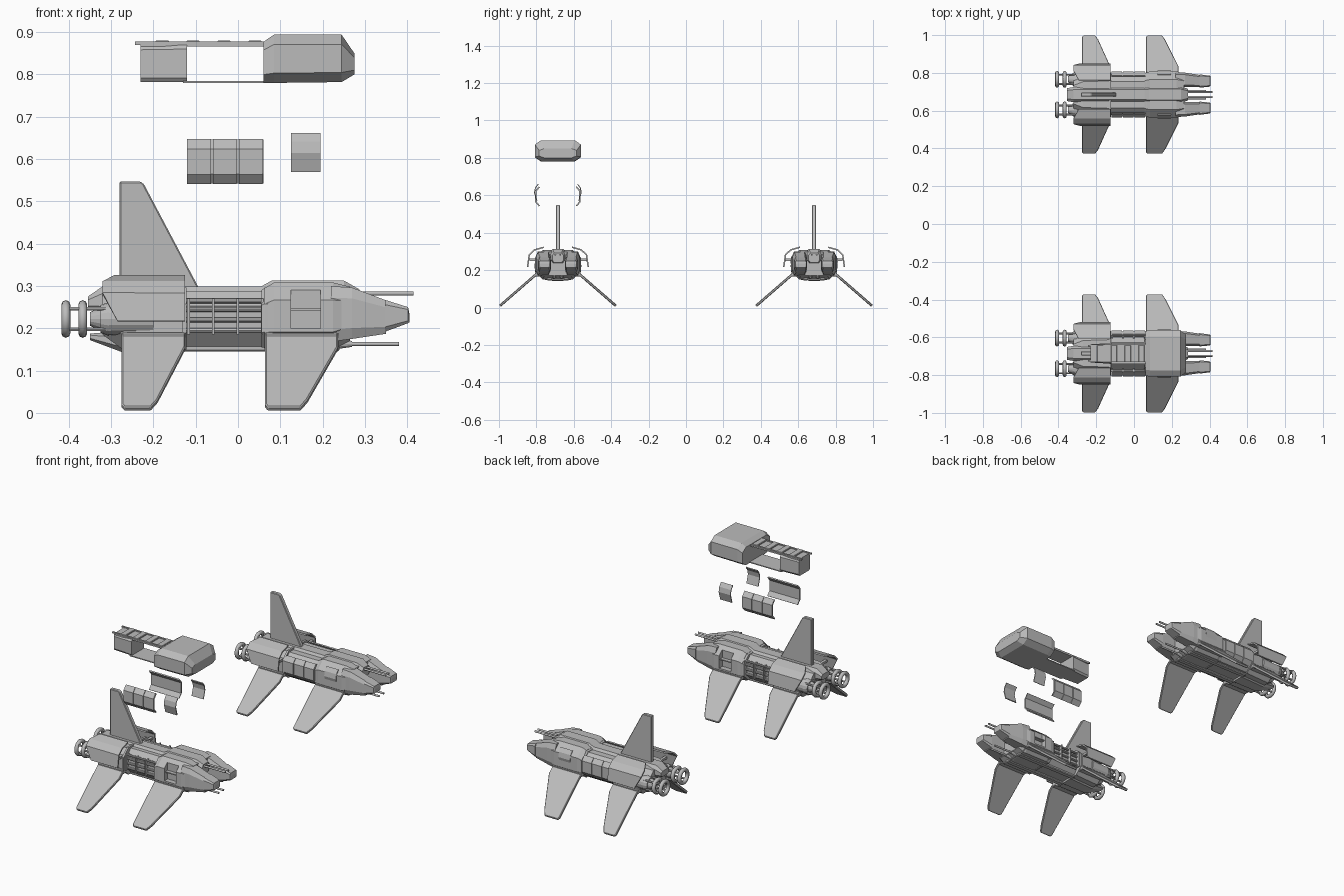
import bpy, bmesh, math
from mathutils import Matrix, Vector

cube = bpy.data.objects.get("Cube")
if cube:
    bpy.data.objects.remove(cube, do_unlink=True)

GREY = (0.5, 0.5, 0.5, 1)
mat = bpy.data.materials.new("hull_grey")
mat.use_nodes = True
mat.diffuse_color = GREY
mat.node_tree.nodes["Principled BSDF"].inputs["Base Color"].default_value = GREY


def finish(name, bm, smooth=False):
    bmesh.ops.recalc_face_normals(bm, faces=bm.faces)
    me = bpy.data.meshes.new(name)
    bm.to_mesh(me)
    bm.free()
    me.materials.append(mat)
    for p in me.polygons:
        p.use_smooth = smooth
    ob = bpy.data.objects.new(name, me)
    bpy.context.collection.objects.link(ob)
    return ob


def bevel(ob, width):
    m = ob.modifiers.new("edge", 'BEVEL')
    m.width, m.segments = width, 1
    return ob


def box(name, x0, x1, y0, y1, z0, z1, edge=0):
    bm = bmesh.new()
    bmesh.ops.create_cube(bm, size=1)
    for v in bm.verts:
        v.co = Vector(((x0 + x1) / 2 + v.co.x * (x1 - x0), (y0 + y1) / 2 + v.co.y * (y1 - y0),
                       (z0 + z1) / 2 + v.co.z * (z1 - z0)))
    ob = finish(name, bm)
    return bevel(ob, edge) if edge else ob


def loft(name, cy, sections, cut=0.35):
    """Chamfered box sections (x, centre offset, half width, low, high) joined along x."""
    bm, rings = bmesh.new(), []
    for x, c, w, lo, hi in sections:
        k, h = w * cut, (hi - lo) * cut * 0.75
        pts = [(w - k, lo), (w, lo + h), (w, hi - h), (w - k, hi)]
        pts += [(-a, b) for a, b in reversed(pts)]
        rings.append([bm.verts.new((x, cy + c + a, b)) for a, b in pts])
    for r, s in zip(rings, rings[1:]):
        for i in range(8):
            bm.faces.new((r[i], r[(i + 1) % 8], s[(i + 1) % 8], s[i]))
    bm.faces.new(rings[0])
    bm.faces.new(rings[-1])
    return finish(name, bm)


def prism(name, outline, thick, matrix, edge=0.003):
    bm = bmesh.new()
    f = bm.faces.new([bm.verts.new((a, b, -thick / 2)) for a, b in outline])
    ext = bmesh.ops.extrude_face_region(bm, geom=[f])["geom"]
    bmesh.ops.translate(bm, vec=(0, 0, thick), verts=[g for g in ext if isinstance(g, bmesh.types.BMVert)])
    bm.transform(matrix)
    return bevel(finish(name, bm), edge)


def strip(name, cy, side, profile, x1, starts, thick):
    """Bent sheet: profile (offset, z) swept along x, then thickened."""
    bm = bmesh.new()
    rows = [(bm.verts.new((x0, cy + side * a, z)), bm.verts.new((x1, cy + side * a, z)))
            for (a, z), x0 in zip(profile, starts)]
    for r, s in zip(rows, rows[1:]):
        bm.faces.new((r[0], r[1], s[1], s[0]))
    ob = finish(name, bm)
    m = ob.modifiers.new("sheet", 'SOLIDIFY')
    m.thickness, m.offset = thick, 0
    return ob


def rod(name, x0, x1, y, z, r0, r1=None, sides=12):
    bm = bmesh.new()
    bmesh.ops.create_cone(bm, cap_ends=True, segments=sides, radius1=r0,
                          radius2=r0 if r1 is None else r1, depth=x1 - x0)
    bm.transform(Matrix.Translation(((x0 + x1) / 2, y, z)) @ Matrix.Rotation(math.pi / 2, 4, 'Y'))
    return finish(name, bm)


def ring(name, x, y, z, major, minor):
    bm, n, m = bmesh.new(), 24, 8
    grid = []
    for i in range(n):
        a = math.tau * i / n
        row = []
        for j in range(m):
            b = math.tau * j / m
            r = major + minor * math.cos(b)
            row.append(bm.verts.new((x + minor * math.sin(b), y + r * math.cos(a), z + r * math.sin(a))))
        grid.append(row)
    for i in range(n):
        for j in range(m):
            p, q, k = grid[i], grid[(i + 1) % n], (j + 1) % m
            bm.faces.new((p[j], q[j], q[k], p[k]))
    return finish(name, bm, True)


def side_panels(cy, side, long_z, small_z):
    # three long hull plates and one split small plate
    for i in range(3):
        x = -0.12 + i * 0.061
        strip("side_panel", cy, side, [(0.1, long_z), (0.119, long_z + 0.022), (0.119, long_z + 0.08),
              (0.1, long_z + 0.102)], x + 0.056, [x] * 4, 0.006)
    strip("side_panel_backing", cy, side, [(0.097, long_z), (0.115, long_z + 0.022), (0.115, long_z + 0.08),
          (0.097, long_z + 0.102)], 0.06, [-0.12] * 4, 0.004)
    strip("access_panel", cy, side, [(0.112, small_z), (0.125, small_z + 0.045), (0.12, small_z + 0.07),
          (0.105, small_z + 0.09)], 0.195, [0.125] * 4, 0.005)


def ship(cy, is_open):
    # fuselage
    loft("rear_hull", cy, [(-0.32, 0, 0.075, 0.185, 0.28), (-0.27, 0, 0.105, 0.148, 0.29),
                           (-0.125, 0, 0.112, 0.15, 0.29)])
    mid = 0.088 if is_open else 0.108
    loft("middle_hull", cy, [(-0.13, 0, mid, 0.155, 0.287), (0.06, 0, mid, 0.155, 0.287)])
    front = loft("front_hull", cy, [(0.055, 0, 0.112, 0.155, 0.29), (0.085, 0, 0.123, 0.15, 0.308),
                 (0.225, 0, 0.123, 0.15, 0.308), (0.265, 0, 0.112, 0.17, 0.298)])
    loft("spine", cy, [(-0.355, 0, 0.034, 0.245, 0.275), (-0.32, 0, 0.04, 0.235, 0.299),
                       (0.055, 0, 0.04, 0.235, 0.299), (0.08, 0, 0.044, 0.235, 0.313),
                       (0.25, 0, 0.044, 0.235, 0.313), (0.287, 0, 0.03, 0.24, 0.292)])
    loft("tail_keel", cy, [(-0.35, 0, 0.022, 0.172, 0.188), (-0.27, 0, 0.045, 0.142, 0.19),
                           (-0.12, 0, 0.05, 0.145, 0.19)])
    for y in (-0.045, 0.045):
        box("belly_rail", -0.13, 0.24, cy + y - 0.014, cy + y + 0.014, 0.145, 0.18, 0.004)
    for x in (-0.127, 0.068, 0.232):
        loft("hull_band", cy, [(x - 0.005, 0, 0.118, 0.15, 0.296), (x + 0.005, 0, 0.118, 0.15, 0.296)])
    # tail fin
    prism("tail_fin", [(-0.28, 0.28), (-0.095, 0.28), (-0.095, 0.3), (-0.222, 0.54), (-0.23, 0.547), (-0.28, 0.547)],
          0.022, Matrix.Translation((0, cy, 0)) @ Matrix.Rotation(math.pi / 2, 4, 'X'))

    for side in (-1, 1):
        # forked nose
        loft("nose_prong", cy, [(0.22, side * 0.076, 0.043, 0.168, 0.3), (0.27, side * 0.078, 0.038, 0.175, 0.296),
                                (0.35, side * 0.072, 0.032, 0.187, 0.266)], 0.28)
        loft("nose_tip", cy, [(0.348, side * 0.072, 0.035, 0.192, 0.267), (0.402, side * 0.071, 0.029, 0.212, 0.25),
                              (0.405, side * 0.071, 0.024, 0.214, 0.235)], 0.2)
        # guns
        rod("upper_gun", 0.25, 0.415, cy + side * 0.013, 0.282, 0.005)
        rod("lower_gun", 0.22, 0.38, cy + side * 0.02, 0.163, 0.005)
        rod("gun_housing", 0.22, 0.27, cy + side * 0.02, 0.163, 0.014, 0.007)
        # wings
        down = Vector((0, side * 0.205, -0.178))
        normal = Vector((1, 0, 0)).cross(down).normalized()
        place = Matrix.Translation((0, cy + side * 0.105, 0.187)) @ Matrix(
            ((1, 0, 0, 0), (0, down.y, normal.y, 0), (0, down.z, normal.z, 0), (0, 0, 0, 1)))
        for name, x, root, tip in (("rear_wing", -0.275, 0.15, 0.085), ("front_wing", 0.064, 0.172, 0.1)):
            prism(name, [(x, 0), (x + root, 0), (x + root, 0.2), (x + tip, 0.9), (x + tip - 0.016, 1),
                         (x + 0.006, 1), (x, 0.96)], 0.014, place)
            box("wing_root", x, x + root, cy + side * 0.09, cy + side * 0.122, 0.165, 0.19, 0.003)
        # engine shroud
        strip("engine_shroud", cy, side, [(0.076, 0.322), (0.125, 0.308), (0.153, 0.282), (0.162, 0.217)],
              -0.125, [-0.292, -0.32, -0.32, -0.285], 0.008)
        for x in (-0.26, -0.15):
            box("shroud_bracket", x, x + 0.015, cy + side * 0.09, cy + side * 0.153, 0.25, 0.262)
        # engine
        ey, ez = cy + side * 0.081, 0.222
        rod("engine_body", -0.31, -0.2, ey, ez, 0.038, sides=16)
        rod("engine_collar", -0.325, -0.305, ey, ez, 0.033, 0.04, 16)
        rod("engine_cone", -0.35, -0.32, ey, ez, 0.016, 0.03, 16)
        for x in (-0.407, -0.367):
            ring("engine_ring", x, ey, ez, 0.034, 0.0105)
        for i in range(4):
            a = math.pi / 4 + i * math.pi / 2
            rod("engine_strut", -0.405, -0.3, ey + 0.034 * math.cos(a), ez + 0.034 * math.sin(a), 0.005, sides=6)
        # side covers, or the bare frame beneath them
        if not is_open:
            side_panels(cy, side, 0.178, 0.2)
            continue
        for i in range(4):
            x = -0.12 + i * 0.058
            box("hull_rib", x, x + 0.006, cy + side * 0.08, cy + side * 0.108, 0.185, 0.27)
        for z in (0.195, 0.22, 0.245, 0.265):
            rod("service_pipe", -0.125, 0.06, cy + side * 0.092, z, 0.006, sides=8)
        cutter = box("bay_cutter", 0.125, 0.195, cy + side * 0.095, cy + side * 0.15, 0.2, 0.29)
        cutter.hide_render = True
        cutter.hide_viewport = True
        m = front.modifiers.new("bay", 'BOOLEAN')
        m.operation, m.object = 'DIFFERENCE', cutter
        box("bay_shelf", 0.125, 0.195, cy + side * 0.09, cy + side * 0.115, 0.242, 0.247)


NEAR, FAR = -0.685, 0.685
ship(FAR, False)
ship(NEAR, True)

# lifted covers above the opened ship
for s in (-1, 1):
    side_panels(NEAR, s, 0.543, 0.57)

# lifted upper body: front block, rear block, deck and floor
loft("lifted_front_block", NEAR, [(0.06, 0, 0.118, 0.78, 0.877), (0.085, 0, 0.123, 0.78, 0.894),
     (0.245, 0, 0.123, 0.782, 0.894), (0.275, 0, 0.1, 0.8, 0.85)], 0.27)
loft("lifted_rear_block", NEAR, [(-0.23, 0, 0.048, 0.782, 0.868), (-0.12, 0, 0.055, 0.782, 0.87)], 0.15)
box("lifted_deck", -0.23, 0.065, NEAR - 0.046, NEAR + 0.046, 0.866, 0.873)
box("lifted_floor", -0.13, 0.065, NEAR - 0.055, NEAR + 0.055, 0.78, 0.785)
for y in (-0.04, 0.04):
    box("deck_rail", -0.243, 0.06, NEAR + y - 0.004, NEAR + y + 0.004, 0.87, 0.878)
for i in range(4):
    x = -0.195 + i * 0.073
    box("deck_crossbar", x, x + 0.032, NEAR - 0.044, NEAR + 0.044, 0.868, 0.88, 0.002)
